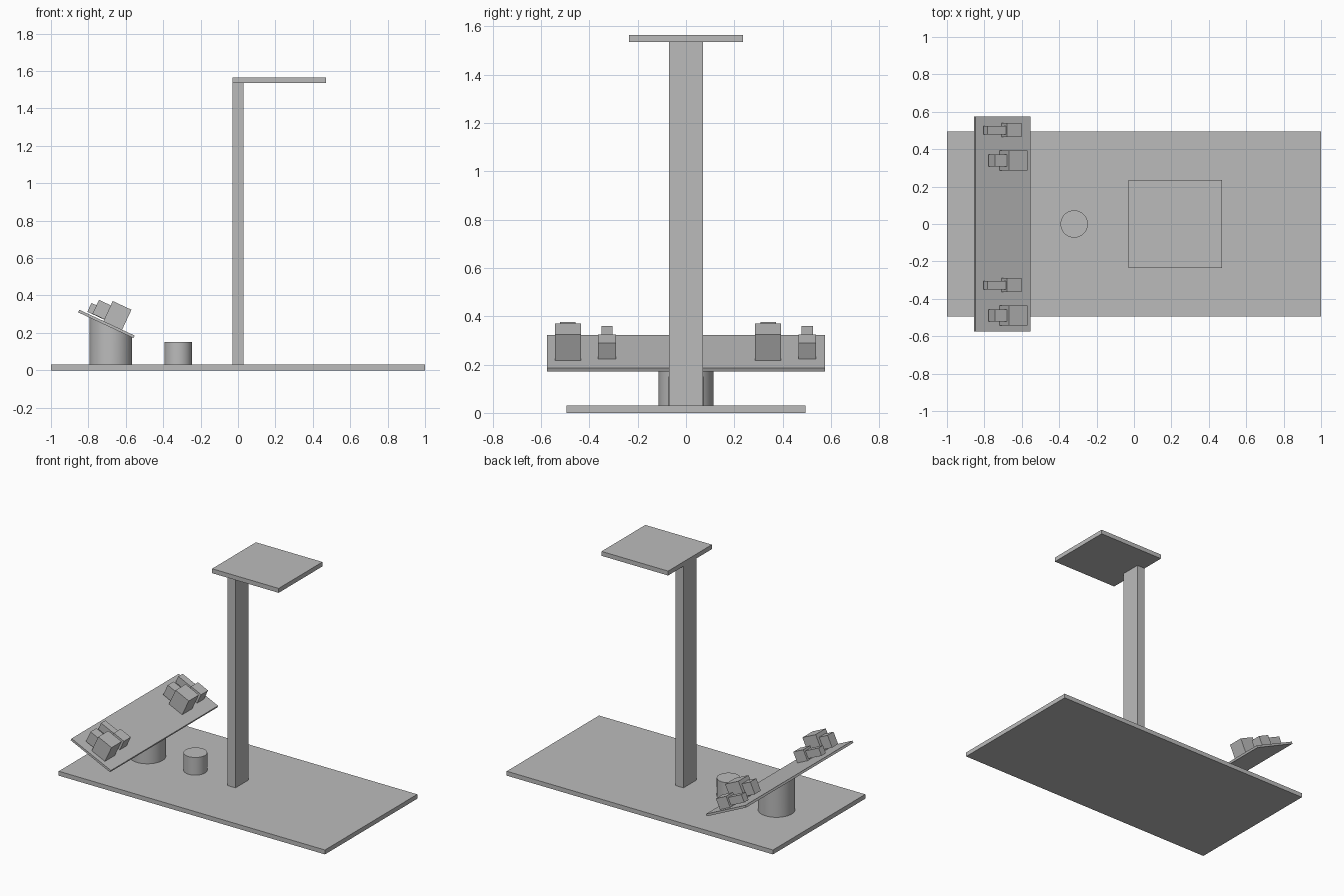
import bpy
import bmesh
from math import radians
from mathutils import Matrix, Vector

if "Cube" in bpy.data.objects:
    bpy.data.objects.remove(bpy.data.objects["Cube"])

grey = bpy.data.materials.new("plain grey")
grey.use_nodes = True
colour = (0.5, 0.5, 0.5, 1)
grey.diffuse_color = colour
grey.node_tree.nodes["Principled BSDF"].inputs["Base Color"].default_value = colour

# Tilted frame of the panel: local x runs down the slope, local z is its normal
TILT = Matrix.Translation((-0.7035, 0, 0.2475)) @ Matrix.Rotation(radians(25), 4, "Y")


def finish(name, bm, frame=Matrix()):
    mesh = bpy.data.meshes.new(name)
    bm.to_mesh(mesh)
    bm.free()
    mesh.materials.append(grey)
    obj = bpy.data.objects.new(name, mesh)
    obj.matrix_world = frame
    bpy.context.collection.objects.link(obj)
    return obj


def box(name, x, y, z, frame=Matrix()):
    """Box between the (low, high) limits on each axis."""
    bm = bmesh.new()
    bmesh.ops.create_cube(bm, size=1)
    for v in bm.verts:
        v.co = [(a + b) / 2 + c * (b - a) for (a, b), c in zip((x, y, z), v.co)]
    return finish(name, bm, frame)


def cylinder(name, x, radius, bottom, top, cut=None):
    """Upright cylinder, optionally trimmed by the plane of a tilted frame."""
    bm = bmesh.new()
    bmesh.ops.create_cone(bm, cap_ends=True, segments=64, radius1=radius, radius2=radius,
                          depth=top - bottom,
                          matrix=Matrix.Translation((x, 0, (top + bottom) / 2)))
    if cut:
        cutting = bmesh.ops.bisect_plane(
            bm, geom=bm.verts[:] + bm.edges[:] + bm.faces[:], plane_co=cut.translation,
            plane_no=cut.to_3x3() @ Vector((0, 0, 1)), clear_outer=True)
        rim = [e for e in cutting["geom_cut"] if isinstance(e, bmesh.types.BMEdge)]
        bmesh.ops.contextual_create(bm, geom=rim)
    obj = finish(name, bm)
    bpy.ops.object.select_all(action="DESELECT")
    obj.select_set(True)
    bpy.context.view_layer.objects.active = obj
    bpy.ops.object.shade_smooth_by_angle(angle=radians(30))


# Base, post and overhanging top plate
box("base", (-1, 1), (-0.495, 0.495), (0, 0.03))
box("post", (-0.03, 0.03), (-0.07, 0.07), (0.03, 1.535))
box("top_plate", (-0.03, 0.47), (-0.235, 0.235), (1.535, 1.565))

# Short stool and the slanted pedestal under the panel
cylinder("stool", -0.32, 0.073, 0.03, 0.15)
cylinder("pedestal", -0.68, 0.114, 0.03, 0.4, TILT)

# Tilted panel
box("panel", (-0.163, 0.163), (-0.575, 0.575), (-0.0075, 0.0075), TILT)

# Two pairs of controls, each a large and a small block with a stub upslope
for side, y in (("right", -0.489), ("left", 0.34)):
    for size, mid, body, stub in (
            ("large", y, ((-0.021, 0.089), 0.054, (0.0055, 0.1255)),
             ((-0.0905, -0.021), 0.032, (0.018, 0.1))),
            ("small", y + 0.162, ((-0.01, 0.074), 0.037, (0.0075, 0.081)),
             ((-0.12, -0.01), 0.023, (0.016, 0.068)))):
        for part, (x, half, z) in (("block", body), ("stub", stub)):
            box(f"{side}_{size}_{part}", x, (mid - half, mid + half), z, TILT)
